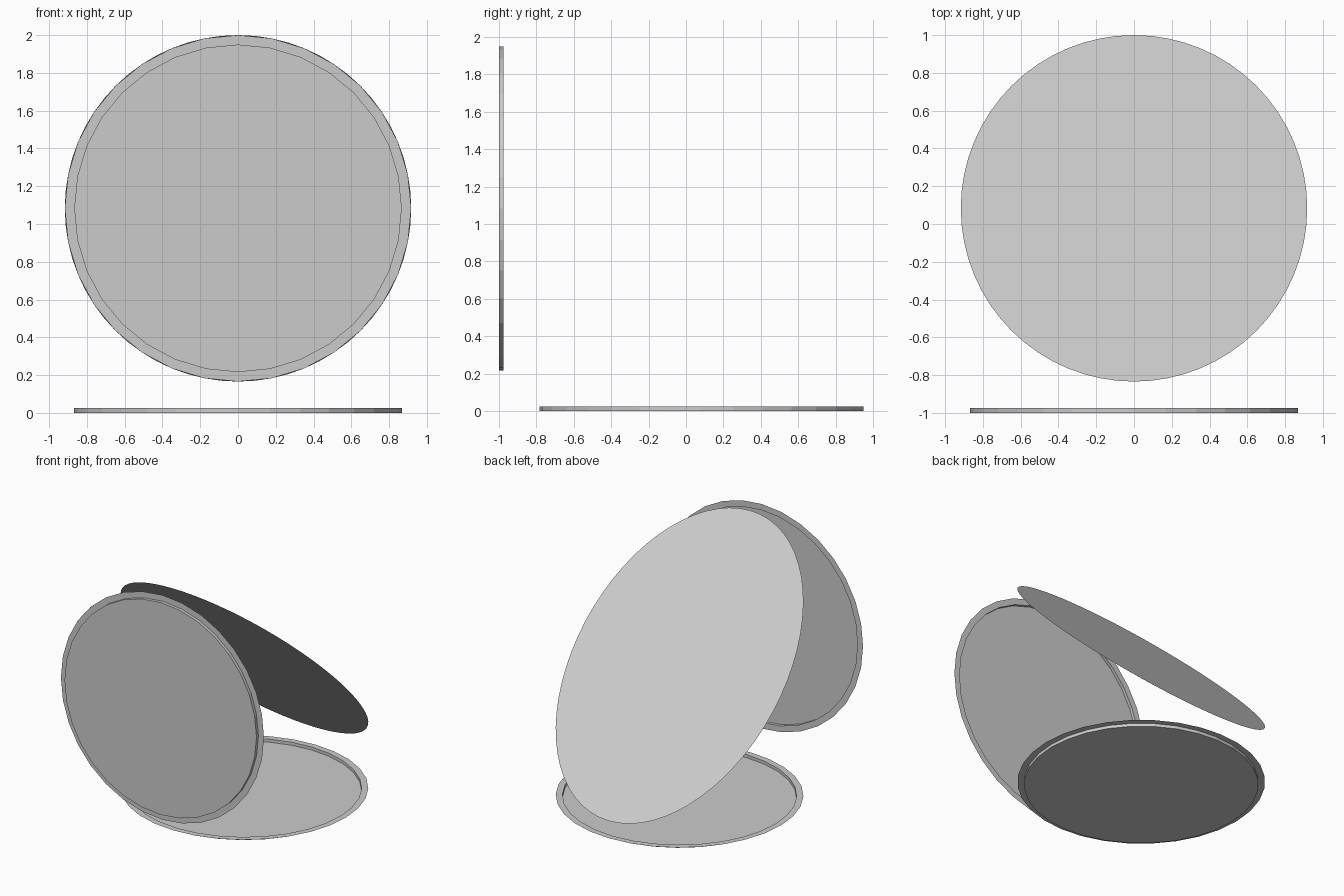
import bpy
import bmesh
from math import pi, sqrt
from mathutils import Matrix

cube = bpy.data.objects.get("Cube")
if cube:
    bpy.data.objects.remove(cube, do_unlink=True)

RADIUS = 0.917      # rim and slanted disc
PAN_RADIUS = 0.867  # recessed pan
DEPTH = 0.025
CENTRE = 1 - RADIUS

grey = bpy.data.materials.new("plain grey")
grey.use_nodes = True
colour = (0.6, 0.6, 0.6, 1)
grey.diffuse_color = colour
grey.node_tree.nodes["Principled BSDF"].inputs["Base Color"].default_value = colour


def finish(bm, name, location, tilt):
    mesh = bpy.data.meshes.new(name)
    bm.to_mesh(mesh)
    bm.free()
    mesh.materials.append(grey)
    obj = bpy.data.objects.new(name, mesh)
    obj.location = location
    obj.rotation_euler.x = tilt
    bpy.context.collection.objects.link(obj)


def extrude_border(bm):
    border = [e for e in bm.edges if e.is_boundary]
    new = bmesh.ops.extrude_edge_only(bm, edges=border)["geom"]
    return [v for v in new if isinstance(v, bmesh.types.BMVert)]


def shallow_tray(name, location, tilt):
    """Thin round pan with an upright wall and a flat outer rim."""
    bm = bmesh.new()
    bmesh.ops.create_circle(bm, cap_ends=True, segments=32, radius=PAN_RADIUS)
    bmesh.ops.translate(bm, verts=extrude_border(bm), vec=(0, 0, DEPTH))
    grow = RADIUS / PAN_RADIUS
    bmesh.ops.scale(bm, verts=extrude_border(bm), vec=(grow, grow, 1))
    bmesh.ops.recalc_face_normals(bm, faces=bm.faces)
    if sum(f.normal.z * f.calc_area() for f in bm.faces) < 0:
        bmesh.ops.reverse_faces(bm, faces=bm.faces)
    finish(bm, name, location, tilt)


# Floor tray opens upward, upright tray opens toward the back
shallow_tray("floor_tray", (0, CENTRE, 0), 0)
shallow_tray("upright_tray", (0, -1, 1 + CENTRE), -pi / 2)

# Slanted oval sheet spanning both trays
sheet = bmesh.new()
bmesh.ops.create_circle(sheet, cap_ends=True, segments=64, radius=RADIUS,
                        matrix=Matrix.Diagonal((1, sqrt(2), 1, 1)))
finish(sheet, "slanted_sheet", (0, CENTRE, 1 + CENTRE), -pi / 4)
